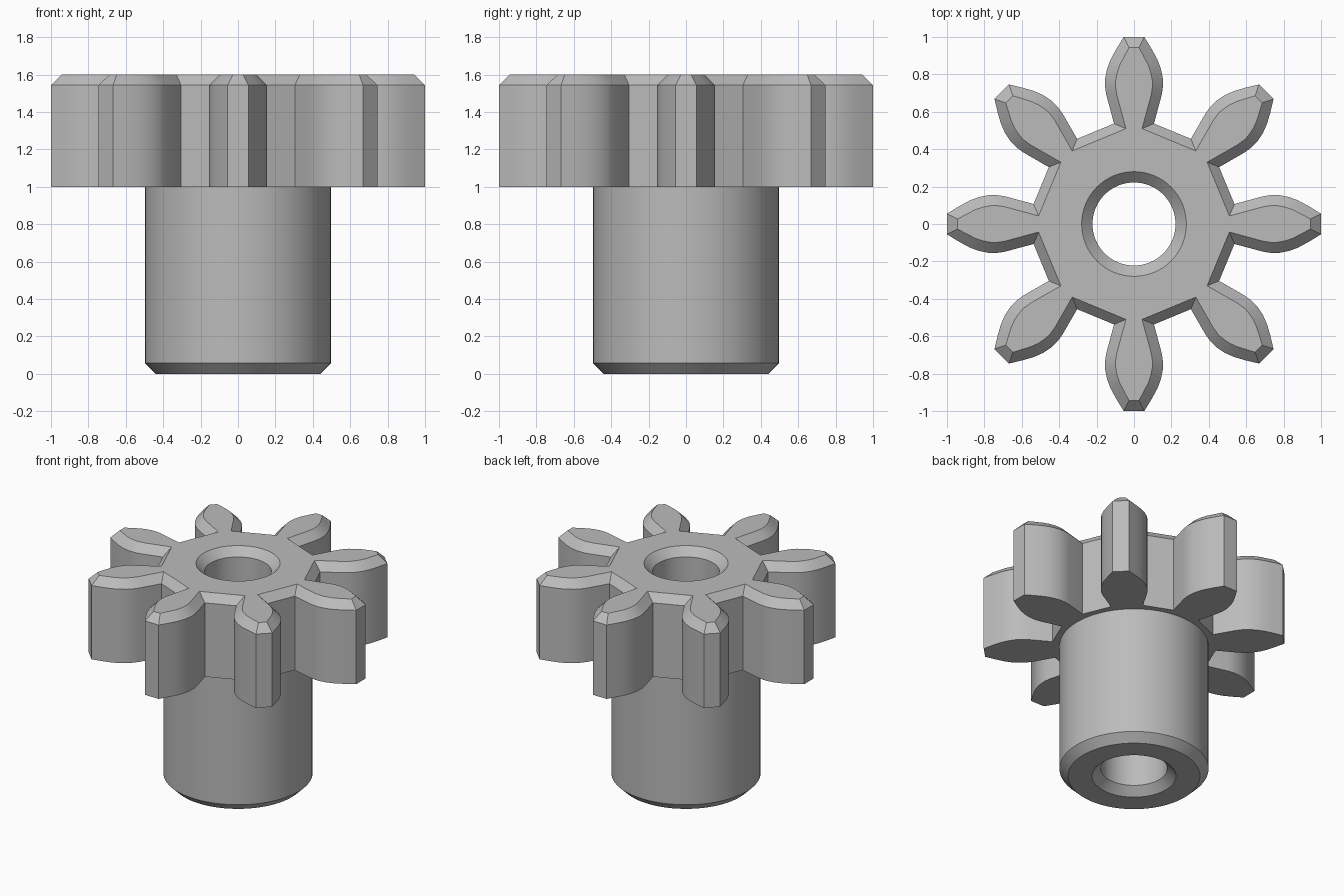
import bpy, bmesh, math

cube = bpy.data.objects.get("Cube")
if cube:
    bpy.data.objects.remove(cube, do_unlink=True)

TEETH, SIDES = 8, 64
GEAR_BOTTOM, TOP, CHAMFER = 1.0, 1.6, 0.057

# Half tooth outlines from root to tip: (half width, distance from axis)
RIM = [(.107, .537), (.148, .69), (.155, .735), (.154, .78), (.144, .83), (.125, .88), (.095, .935), (.055, 1)]
INSET = [(.043, .51), (.092, .69), (.099, .735), (.098, .765), (.09, .81), (.076, .85), (.055, .89), (.027, .943)]

# Bore and sleeve profile from the top, down the hole and back up outside
SLEEVE = [(.28, TOP), (.222, TOP - CHAMFER), (.222, CHAMFER), (.28, 0),
          (.44, 0), (.497, CHAMFER), (.497, GEAR_BOTTOM)]

steel = bpy.data.materials.new("Grey Steel")
steel.use_nodes = True
colour = (.5, .5, .5, 1)
steel.diffuse_color = colour
steel.node_tree.nodes["Principled BSDF"].inputs["Base Color"].default_value = colour

bm = bmesh.new()


def ring(points, z):
    """Closed loop of vertices and its edges."""
    verts = [bm.verts.new((x, y, z)) for x, y in points]
    edges = [bm.edges.new((v, verts[i - 1])) for i, v in enumerate(verts)]
    return verts, edges


def circle(radius):
    angles = [math.tau * i / SIDES for i in range(SIDES)]
    return [(radius * math.cos(a), radius * math.sin(a)) for a in angles]


def gear(half):
    """Mirror the half tooth and repeat it around the axis."""
    tooth = [(r, -w) for w, r in half] + [(r, w) for w, r in reversed(half)]
    points = []
    for i in range(TEETH):
        c, s = math.cos(math.tau * i / TEETH), math.sin(math.tau * i / TEETH)
        points += [(x * c - y * s, x * s + y * c) for x, y in tooth]
    return points


def join(a, b):
    for i in range(len(a[0])):
        bm.faces.new((a[0][i - 1], a[0][i], b[0][i], b[0][i - 1]))


def fill(a, b, up):
    bmesh.ops.triangle_fill(bm, use_beauty=True, use_dissolve=False,
                            edges=a[1] + b[1], normal=(0, 0, up))


# Toothed head with a bevelled upper rim
low = ring(gear(RIM), GEAR_BOTTOM)
high = ring(gear(RIM), TOP - CHAMFER)
cap = ring(gear(INSET), TOP)
join(low, high)
join(high, cap)

# Sleeve and chamfered bore
rings = [ring(circle(r), z) for r, z in SLEEVE]
for a, b in zip(rings, rings[1:]):
    join(a, b)

# Flat faces joining the head to the bore and the sleeve
fill(cap, rings[0], 1)
fill(low, rings[-1], -1)

bmesh.ops.recalc_face_normals(bm, faces=bm.faces)
mesh = bpy.data.meshes.new("pinion_gear")
bm.to_mesh(mesh)
bm.free()
mesh.materials.append(steel)
obj = bpy.data.objects.new("pinion_gear", mesh)
bpy.context.collection.objects.link(obj)

bpy.ops.object.select_all(action="DESELECT")
obj.select_set(True)
bpy.context.view_layer.objects.active = obj
bpy.ops.object.shade_smooth_by_angle(angle=math.radians(25))
